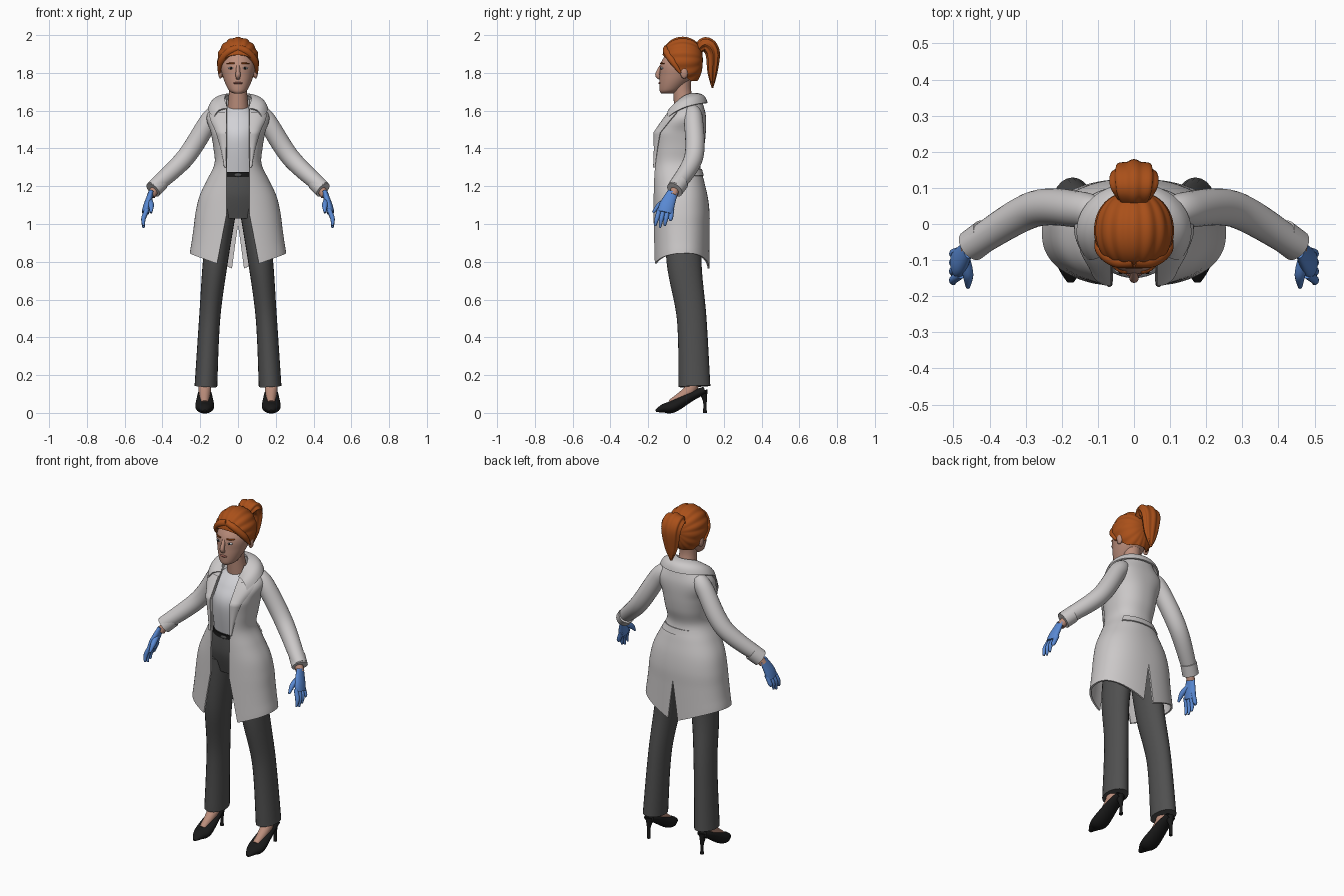
import bpy, bmesh
from math import sin, cos, pi, asin, copysign
from mathutils import Vector, Matrix

if "Cube" in bpy.data.objects:
    bpy.data.objects.remove(bpy.data.objects["Cube"])


def material(name, red, green, blue):
    colour = (red, green, blue, 1)
    mat = bpy.data.materials.new(name)
    mat.use_nodes = True
    mat.diffuse_color = colour
    mat.node_tree.nodes["Principled BSDF"].inputs["Base Color"].default_value = colour
    return mat


COAT = material("coat_white", .6, .58, .58)
SHIRT = material("shirt_white", .64, .64, .67)
TROUSER = material("charcoal", .08, .08, .08)
BLACK = material("black", .01, .01, .01)
SKIN = material("skin", .5, .27, .2)
HAIR = material("copper_hair", .4, .08, .01)
GLOVE = material("glove_blue", .1, .25, .65)
LIPS = material("lips", .36, .13, .1)
ALONG_X, ALONG_Y, ALONG_Z = Matrix.Identity(3)
parts = []


def finish(name, bm, mat, mirror=False, thick=0):
    bmesh.ops.remove_doubles(bm, verts=bm.verts, dist=.0001)
    bmesh.ops.recalc_face_normals(bm, faces=bm.faces)
    mesh = bpy.data.meshes.new(name)
    bm.to_mesh(mesh)
    bm.free()
    mesh.materials.append(mat)
    part = bpy.data.objects.new(name, mesh)
    bpy.context.collection.objects.link(part)
    if mirror:
        part.modifiers.new("mirror", 'MIRROR')
    if thick:
        shell = part.modifiers.new("thickness", 'SOLIDIFY')
        shell.thickness, shell.offset = thick, 0
    parts.append(part)


def surface(name, point, across, along, mat, wrap=False, cuts=(), **options):
    """Grid of point(u, v); wrap closes it into a capped tube."""
    bm = bmesh.new()
    columns = across if wrap else across + 1
    rows = [[bm.verts.new(point(i / across, j / along)) for i in range(columns)]
            for j in range(along + 1)]
    for low, high in zip(rows, rows[1:]):
        for i in range(across):
            k = (i + 1) % columns
            bm.faces.new((low[i], low[k], high[k], high[i]))
    if wrap:
        bm.faces.new(rows[0])
        bm.faces.new(rows[-1][::-1])
    for place, normal in cuts:
        bmesh.ops.bisect_plane(bm, geom=bm.verts[:] + bm.edges[:] + bm.faces[:],
                               plane_co=place, plane_no=normal, clear_inner=True)
    finish(name, bm, mat, **options)


def spline(keys, t):
    """Smooth curve through evenly timed keys."""
    last = len(keys) - 1
    s = min(max(t, 0) * last, last - .0001)
    i = int(s)
    f = s - i
    near = [keys[max(0, min(last, i + k))] for k in (-1, 0, 1, 2)]
    return [b + f / 2 * (c - a + f * (2 * a - 5 * b + 4 * c - d + f * (3 * b - a - 3 * c + d)))
            for a, b, c, d in zip(*near)]


def body(name, keys, mat):
    """Stack of level rings: height, half width, front y, back y."""
    def point(u, v):
        z, half, front, back = spline(keys, v)
        angle = 2 * pi * u
        return half * sin(angle), (front + back - (back - front) * cos(angle)) / 2, z
    surface(name, point, 40, 8 * len(keys), mat, wrap=True)


def tube(name, keys, mat, side=ALONG_X, flat=1, sides=24, lobes=0, **options):
    """Tube along x, y, z with a radius; flat scales the radius across the side axis."""
    def point(u, v):
        *centre, radius = spline(keys, v)
        ahead, behind = (Vector(spline(keys, t)[:3]) for t in (min(v + .01, 1), max(v - .01, 0)))
        way = (ahead - behind).normalized()
        wide = (side - way * side.dot(way)).normalized()
        angle = 2 * pi * u
        if lobes:
            radius *= 1 + .08 * cos(lobes * angle)
        return Vector(centre) + radius * (wide * cos(angle) + flat * way.cross(wide) * sin(angle))
    surface(name, point, sides, 8 * len(keys), mat, wrap=True, **options)


def ball(name, centre, size, mat, mirror=True):
    bm = bmesh.new()
    place = Matrix.Translation(centre) @ Matrix.Diagonal((*size, 1))
    bmesh.ops.create_uvsphere(bm, u_segments=20, v_segments=12, radius=1, matrix=place)
    finish(name, bm, mat, mirror=mirror)


# Coat: half width and back y at even steps from collar to hem
coat_keys = [(.09, .08), (.16, .1), (.14, .1), (.125, .09), (.12, .07), (.16, .09),
             (.2, .11), (.22, .12), (.23, .12), (.24, .12), (.25, .12)]
BOXY = .87


def coat_point(around, down, lift=0):
    half, back = spline(coat_keys, down)
    z = 1.66 - .86 * down
    front = -min(.17, .03 + .75 * (1.67 - z))
    gap = .06 + .2 * max(0, 1.05 - z)
    slit = .16 * max(0, 1 - z)
    start = asin((gap / half) ** (1 / BOXY))
    end = pi - asin((slit / half) ** (1 / BOXY))
    angle = start + (end - start) * around
    c = cos(angle)
    x = (half + lift) * abs(sin(angle)) ** BOXY
    y = (front + back) / 2 - ((back - front) / 2 + lift) * copysign(abs(c) ** BOXY, c)
    hem = .045 - (.055 if c > 0 else .08) * (2 * around - 1) ** 2
    return x, y, z + hem * max(0, (1.1 - z) / .3) ** 2


def lapel_point(u, v):
    width = .02 + .25 * (1 - v) ** 1.2
    return coat_point(u * width, .08 + .34 * v, .008 + .006 * sin(pi * u))


def strap_point(u, v):
    return coat_point(.68 + .32 * u, .43 + .04 * v, .008)


def collar_point(u, v):
    angle = 2.2 * v
    puff = .014 * sin(pi * u)
    return ((.07 + .085 * u + puff) * sin(angle),
            .01 * u - .03 + (.07 + .06 * u + puff) * cos(angle),
            1.69 - .05 * u - .08 * v ** 3 + puff)


surface("coat", coat_point, 40, 60, COAT, mirror=True, thick=.01)
surface("coat_lapels", lapel_point, 8, 30, COAT, mirror=True, thick=.008)
surface("coat_back_strap", strap_point, 16, 3, COAT, mirror=True, thick=.008)
surface("coat_collar", collar_point, 8, 30, COAT, mirror=True, thick=.009)

# Sleeves and cuffs
tube("sleeves", [(.1, .03, 1.6, .04), (.15, .04, 1.55, .05), (.28, .04, 1.35, .05),
                 (.45, -.06, 1.19, .04)], COAT, mirror=True)
tube("cuffs", [(.41, -.03, 1.22, .045), (.45, -.06, 1.18, .045)], COAT, mirror=True)

# Shirt, belt and trousers
body("shirt", [(1.25, .12, -.12, .06), (1.45, .12, -.15, .08), (1.55, .12, -.11, .08),
               (1.62, .06, -.05, .06)], SHIRT)
body("belt", [(1.25, .12, -.135, .06), (1.275, .12, -.135, .06)], BLACK)
ball("belt_buckle", (0, -.135, 1.26), (.02, .005, .01), TROUSER, mirror=False)
body("trouser_hips", [(1.26, .12, -.13, .06), (1.15, .16, -.13, .09), (1.03, .16, -.1, .09)], TROUSER)
tube("trouser_legs", [(.08, -.01, 1.1, .075), (.12, -.01, .8, .066), (.15, .03, .5, .056),
                      (.17, .045, .14, .06)], TROUSER, flat=1.4, mirror=True)

# Feet and high-heeled shoes
X = .176
tube("feet", [(X, -.08, .05, .02), (X, .02, .12, .033), (X, .04, .2, .035)], SKIN, mirror=True)
tube("shoes", [(X, -.16, .01, .01), (X, -.12, .024, .035), (X, -.07, .034, .05),
               (X, .03, .09, .04), (X, .1, .12, .03)], BLACK, flat=.65, mirror=True)
tube("shoe_heels", [(X, .09, .12, .025), (X, .1, .06, .01), (X, .1, 0, .01)], BLACK, mirror=True)

# Wrists, gloves, fingers and thumbs
tube("wrists", [(.43, -.05, 1.2, .023), (.46, -.07, 1.15, .023)], SKIN, mirror=True)
tube("glove_palms", [(.46, -.07, 1.17, .027), (.48, -.1, 1.1, .04), (.49, -.11, 1.06, .04)],
     GLOVE, side=ALONG_Y, flat=.5, mirror=True)
for i, finger in enumerate(("index", "middle", "ring", "little")):
    y = .022 * i - .14
    tube(finger + "_fingers", [(.48, y, 1.08, .012), (.5, y * 1.1, 1.03, .012),
                               (.5, y * 1.17, .98 + .01 * (i - 1) ** 2, .006)],
         GLOVE, side=ALONG_Y, sides=12, mirror=True)
tube("thumbs", [(.47, -.09, 1.13, .015), (.46, -.14, 1.1, .015), (.46, -.175, 1.06, .006)],
     GLOVE, sides=12, mirror=True)

# Neck, head and face
tube("neck", [(0, 0, 1.58, .06), (0, -.02, 1.7, .048), (0, -.02, 1.78, .05)], SKIN)
body("head", [(1.69, .02, -.13, -.07), (1.71, .05, -.14, -.03), (1.78, .08, -.14, .04),
              (1.86, .09, -.13, .08), (1.96, .04, -.06, .03)], SKIN)
tube("nose", [(0, -.13, 1.84, .008), (0, -.15, 1.79, .013), (0, -.13, 1.77, .01)], SKIN)
ball("ears", (.093, -.01, 1.8), (.012, .02, .03), SKIN)
ball("lips", (0, -.135, 1.746), (.024, .012, .007), LIPS, mirror=False)
ball("eyes", (.037, -.127, 1.825), (.016, .01, .006), SHIRT)
ball("irises", (.037, -.132, 1.825), (.007, .007, .006), BLACK)
tube("eyebrows", [(.02, -.135, 1.85, .004), (.04, -.13, 1.85, .004), (.06, -.115, 1.85, .003)],
     HAIR, side=ALONG_Z, sides=8, mirror=True)


# Swept-back hair, with strands gathering at the back
def hair_point(u, v):
    angle = 2 * pi * u
    c = cos(angle)
    radius = abs(sin(pi * v)) ** .8 * (1 + .022 * cos(15 * angle))
    return (.105 * radius * sin(angle), -.018 - .103 * cos(pi * v),
            1.87 + radius * c * (.115 if c > 0 else .15))


hairline = ((0, -.11, 1.885), (0, .95, 1))
nape = ((0, 0, 1.76), ALONG_Z)
surface("hair", hair_point, 120, 30, HAIR, wrap=True, cuts=(hairline, nape), thick=.008)
tube("front_hair_locks", [(0, -.1, 1.93, .02), (.05, -.1, 1.91, .02), (.09, -.07, 1.86, .018),
                          (.1, -.03, 1.8, .006)], HAIR, side=ALONG_Y, mirror=True)
tube("ponytail", [(0, .05, 1.91, .03), (0, .1, 1.95, .06), (0, .14, 1.91, .06),
                  (0, .14, 1.8, .04), (0, .14, 1.72, .006)], HAIR, flat=.6, sides=56, lobes=8)

# Apply modifiers and smooth everything, keeping hard edges
bpy.ops.object.select_all(action='DESELECT')
for part in parts:
    part.select_set(True)
bpy.context.view_layer.objects.active = parts[0]
bpy.ops.object.convert(target='MESH')
bpy.ops.object.shade_smooth_by_angle(angle=.7)
